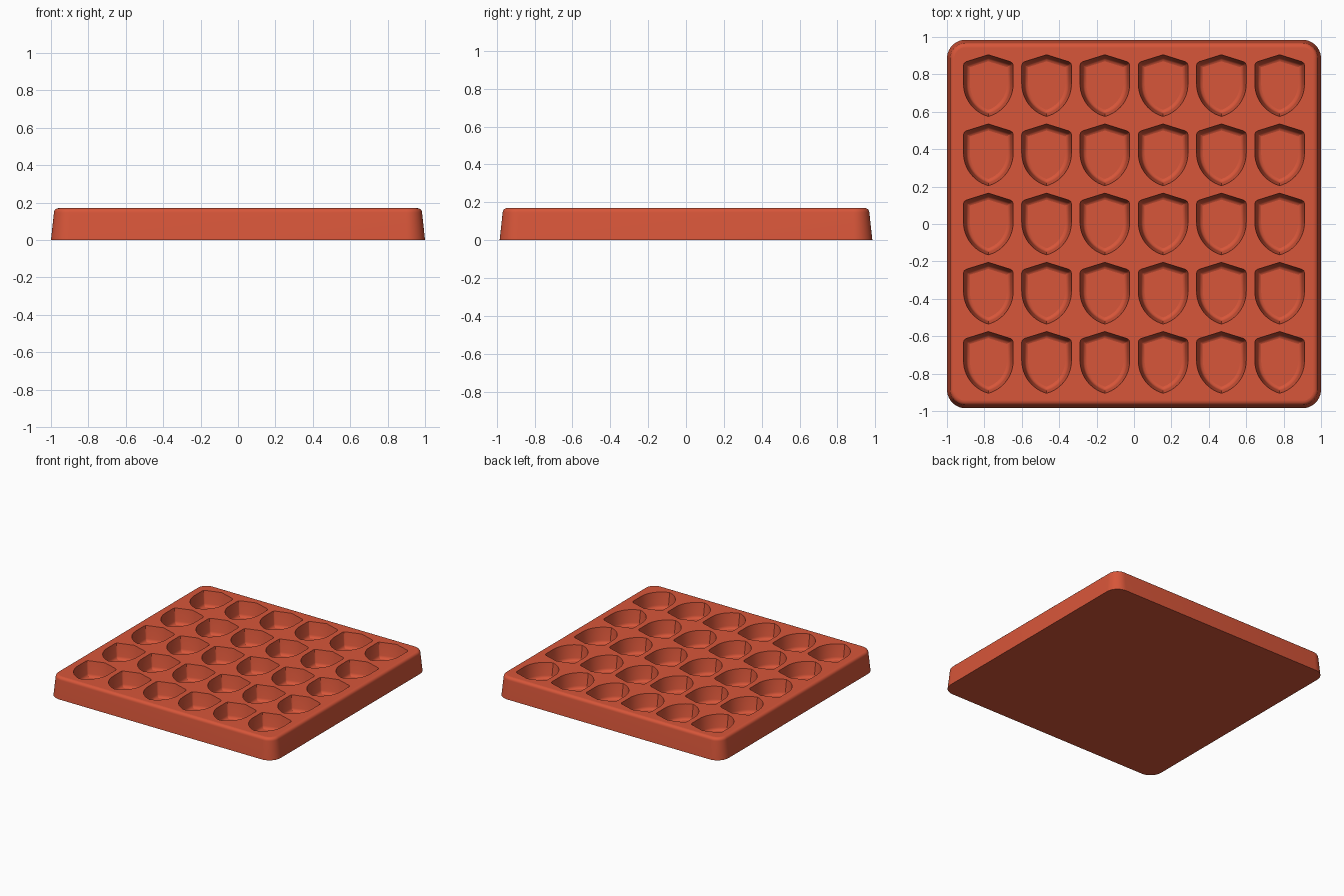
import bpy, bmesh, math
from mathutils import Vector

cube = bpy.data.objects.get("Cube")
if cube:
    bpy.data.objects.remove(cube, do_unlink=True)

HEIGHT = 0.17
FLOOR = 0.05

mat = bpy.data.materials.new("terracotta_red")
mat.use_nodes = True
colour = (0.68, 0.092, 0.041, 1)
mat.diffuse_color = colour
mat.node_tree.nodes["Principled BSDF"].inputs["Base Color"].default_value = colour


def rounded_rect(hx, hy, r, steps=10):
    """Counter-clockwise outline with round corners."""
    pts = []
    for k, (sx, sy) in enumerate([(1, 1), (-1, 1), (-1, -1), (1, -1)]):
        for i in range(steps + 1):
            a = math.pi / 2 * (k + i / steps)
            pts.append(Vector((sx * (hx - r) + r * math.cos(a),
                               sy * (hy - r) + r * math.sin(a))))
    return pts


def shield():
    """Counter-clockwise shield outline: peaked top, straight sides, curved tip."""
    half, side_y, tip = 0.133, 0.01, -0.165
    r = (half ** 2 + (side_y - tip) ** 2) / (2 * half)
    sweep = math.asin((side_y - tip) / r)
    right = [Vector((half - r + r * math.cos(a), side_y - r * math.sin(a)))
             for a in [sweep * (1 - i / 12) for i in range(13)]]
    right += [Vector(p) for p in ((half, 0.108), (0.129, 0.12), (0.118, 0.128))]
    left = [Vector((-p.x, p.y)) for p in reversed(right[1:])]
    return right + [Vector((0, 0.165))] + left


def inset(pts, d):
    """Move every side of a counter-clockwise outline inward by d."""
    out = []
    for i, p in enumerate(pts):
        e1 = (p - pts[i - 1]).normalized()
        e2 = (pts[(i + 1) % len(pts)] - p).normalized()
        n1, n2 = Vector((-e1.y, e1.x)), Vector((-e2.y, e2.x))
        out.append(p + (n1 + n2) * d / (1 + n1.dot(n2)))
    return out


bm = bmesh.new()


def ring(pts, z, cx=0, cy=0):
    return [bm.verts.new((p.x + cx, p.y + cy, z)) for p in pts]


def bridge(rings):
    for a, b in zip(rings, rings[1:]):
        for i in range(len(a)):
            j = (i + 1) % len(a)
            bm.faces.new((a[i], a[j], b[j], b[i]))


def loop_edges(verts):
    return [bm.edges.get((verts[i - 1], verts[i])) for i in range(len(verts))]


# Outer wall: slight draft, then a rounded top edge
fillet = 0.024
section = [(0, 0)]
for i in range(6):
    a = math.pi / 2 * i / 5
    section.append((0.016 + fillet * (1 - math.cos(a)),
                    HEIGHT - fillet + fillet * math.sin(a)))
wall = [ring(rounded_rect(1 - d, 0.985 - d, 0.1 - d), z) for d, z in section]
bridge(wall)
bm.faces.new(list(reversed(wall[0])))
top_edges = loop_edges(wall[-1])

# Shield pockets: drafted walls with a rounded floor edge
outline = shield()
pocket = [(0, HEIGHT), (0.014, FLOOR + 0.022), (0.017, FLOOR + 0.011),
          (0.024, FLOOR + 0.003), (0.034, FLOOR)]
for col in range(6):
    for row in range(5):
        cx, cy = (col - 2.5) * 0.3115, (row - 2) * 0.37
        rings = [ring(inset(outline, d), z, cx, cy) for d, z in pocket]
        bridge(rings)
        bm.faces.new(rings[-1])
        top_edges += loop_edges(rings[0])

# Top surface around the pockets
bmesh.ops.triangle_fill(bm, use_beauty=True, use_dissolve=False,
                        edges=top_edges, normal=(0, 0, 1))
bmesh.ops.recalc_face_normals(bm, faces=bm.faces)

mesh = bpy.data.meshes.new("mould_tray")
bm.to_mesh(mesh)
bm.free()
tray = bpy.data.objects.new("mould_tray", mesh)
bpy.context.collection.objects.link(tray)
mesh.materials.append(mat)

# Smooth walls and fillets, flat top, floors and underside
bpy.ops.object.select_all(action="DESELECT")
tray.select_set(True)
bpy.context.view_layer.objects.active = tray
bpy.ops.object.shade_smooth_by_angle(angle=math.radians(35))
for poly in mesh.polygons:
    if abs(poly.normal.z) > 0.999:
        poly.use_smooth = False
